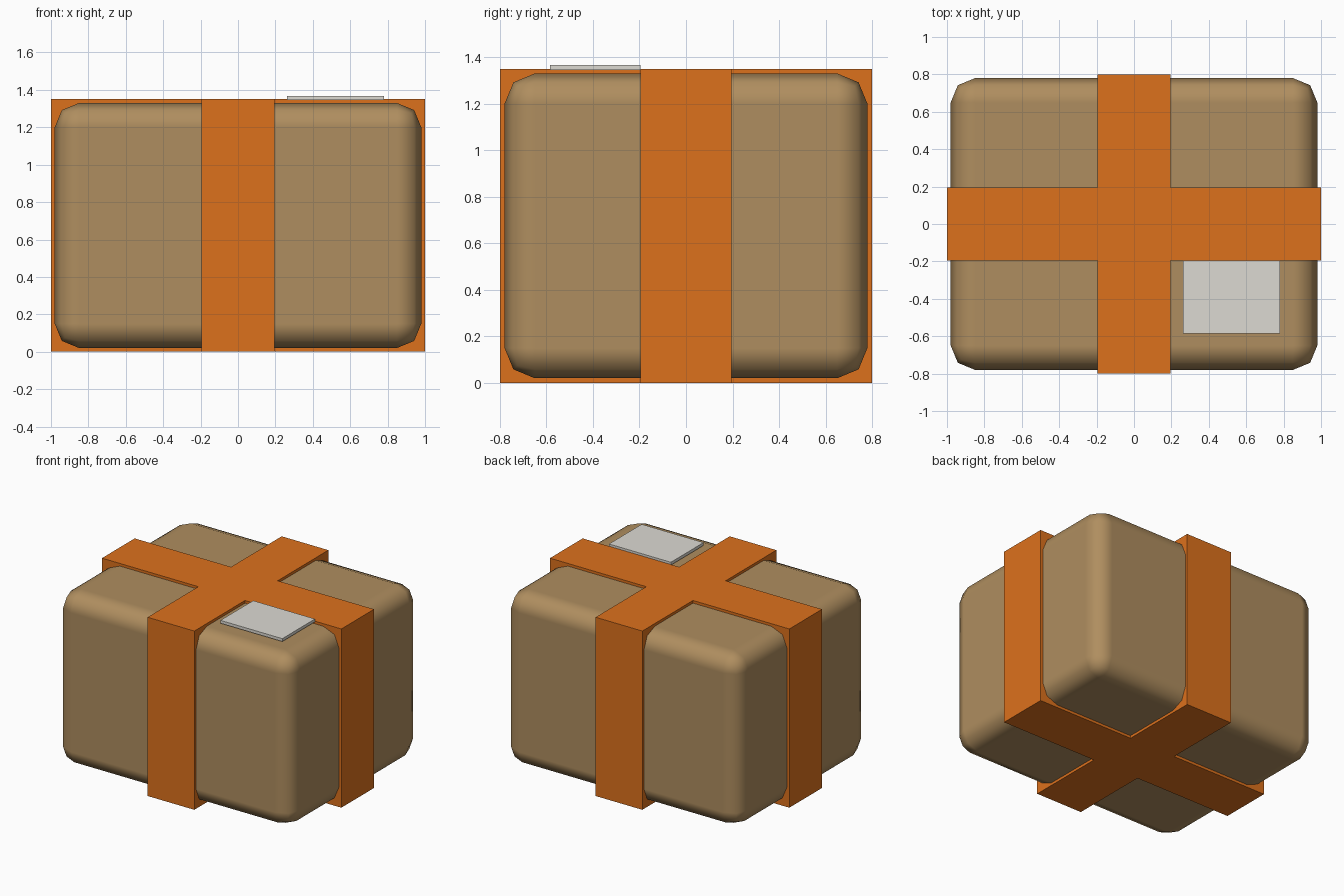
import bpy, bmesh
from mathutils import Matrix, Vector

if "Cube" in bpy.data.objects:
    bpy.data.objects.remove(bpy.data.objects["Cube"])


def material(name, color):
    m = bpy.data.materials.new(name)
    m.diffuse_color = (*color, 1)
    m.use_nodes = True
    m.node_tree.nodes["Principled BSDF"].inputs["Base Color"].default_value = m.diffuse_color
    return m


def add_object(name, bm, mat):
    bmesh.ops.recalc_face_normals(bm, faces=bm.faces)
    mesh = bpy.data.meshes.new(name)
    bm.to_mesh(mesh)
    bm.free()
    obj = bpy.data.objects.new(name, mesh)
    bpy.context.collection.objects.link(obj)
    mesh.materials.append(mat)
    return obj


def box(name, lo, hi, mat):
    lo, hi = Vector(lo), Vector(hi)
    bm = bmesh.new()
    bmesh.ops.create_cube(bm, size=1, matrix=Matrix.Translation((lo + hi) / 2)
                          @ Matrix.Diagonal((*(hi - lo), 1)))
    return add_object(name, bm, mat)


cardboard = material("cardboard", (0.43, 0.27, 0.115))
orange = material("orange_ribbon", (0.72, 0.165, 0.012))
paper = material("paper", (0.72, 0.70, 0.65))

# Rounded parcel body
body = box("parcel_body", (-0.98, -0.78, 0.02), (0.98, 0.78, 1.33), cardboard)
bevel = body.modifiers.new("rounded_edges", 'BEVEL')
bevel.width = 0.13
bevel.segments = 2
bevel.harden_normals = True
for p in body.data.polygons:
    p.use_smooth = True

# Crossed ribbon: plus-shaped outline raised to full height
w, rx, ry = 0.195, 1.0, 0.8
outline = [(w, w), (w, ry), (-w, ry), (-w, w), (-rx, w), (-rx, -w),
           (-w, -w), (-w, -ry), (w, -ry), (w, -w), (rx, -w), (rx, w)]
bm = bmesh.new()
face = bm.faces.new([bm.verts.new((x, y, 0)) for x, y in outline])
top = bmesh.ops.extrude_face_region(bm, geom=[face], use_keep_orig=True)["geom"]
bmesh.ops.translate(bm, vec=(0, 0, 1.35),
                    verts=[v for v in top if isinstance(v, bmesh.types.BMVert)])
add_object("crossed_ribbon", bm, orange)

# Address label on top
box("label", (0.263, -0.585, 1.345), (0.78, -0.195, 1.367), paper)
